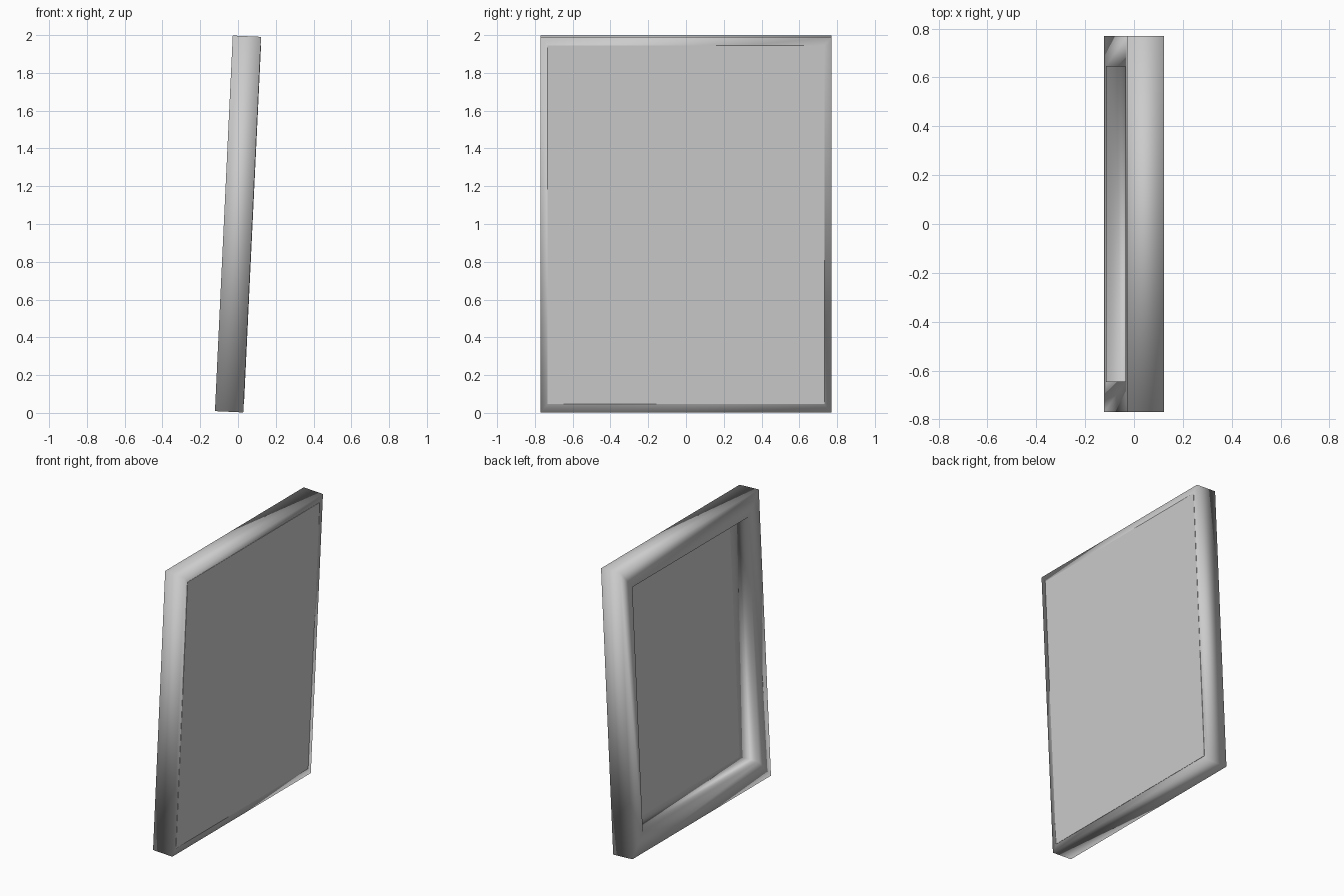
import bpy, bmesh, math
from mathutils import Matrix

if "Cube" in bpy.data.objects:
    bpy.data.objects.remove(bpy.data.objects["Cube"], do_unlink=True)

DEPTH, HALF_W, HALF_H = 0.15, 0.77, 0.9953
LEAN = Matrix.Translation((0, 0, 1)) @ Matrix.Rotation(math.radians(2.72), 4, 'Y')

grey = bpy.data.materials.new("grey")
grey.use_nodes = True
grey.diffuse_color = (0.6, 0.6, 0.6, 1)
grey.node_tree.nodes["Principled BSDF"].inputs["Base Color"].default_value = grey.diffuse_color


def rect(bm, x, w, h):
    """Rectangular loop facing +x."""
    return [bm.verts.new((x, sy * w, sz * h))
            for sy, sz in ((-1, -1), (1, -1), (1, 1), (-1, 1))]


def finish(bm, name, smooth):
    bmesh.ops.transform(bm, matrix=LEAN, verts=bm.verts)
    bmesh.ops.recalc_face_normals(bm, faces=bm.faces)
    for face in bm.faces:
        face.smooth = smooth
    mesh = bpy.data.meshes.new(name)
    bm.to_mesh(mesh)
    bm.free()
    mesh.materials.append(grey)
    bpy.context.collection.objects.link(bpy.data.objects.new(name, mesh))


# Frame: four rectangular loops joined into a closed ring, softly shaded
bm = bmesh.new()
inner = (HALF_W - 0.125, HALF_H - 0.145)
loops = [rect(bm, -DEPTH / 2, HALF_W, HALF_H), rect(bm, DEPTH / 2, HALF_W, HALF_H),
         rect(bm, DEPTH / 2, *inner), rect(bm, -DEPTH / 2, *inner)]
for a, b in zip(loops, loops[1:] + loops[:1]):
    for i in range(4):
        j = (i + 1) % 4
        bm.faces.new((a[i], a[j], b[j], b[i]))
finish(bm, "frame", True)

# Panel: thin flat sheet closing the face of the frame
bm = bmesh.new()
back = rect(bm, DEPTH / 2 - 0.001, HALF_W - 0.036, HALF_H - 0.046)
front = rect(bm, DEPTH / 2 + 0.002, HALF_W - 0.036, HALF_H - 0.046)
bm.faces.new(front)
bm.faces.new(back[::-1])
for i in range(4):
    j = (i + 1) % 4
    bm.faces.new((back[i], back[j], front[j], front[i]))
finish(bm, "panel", False)
